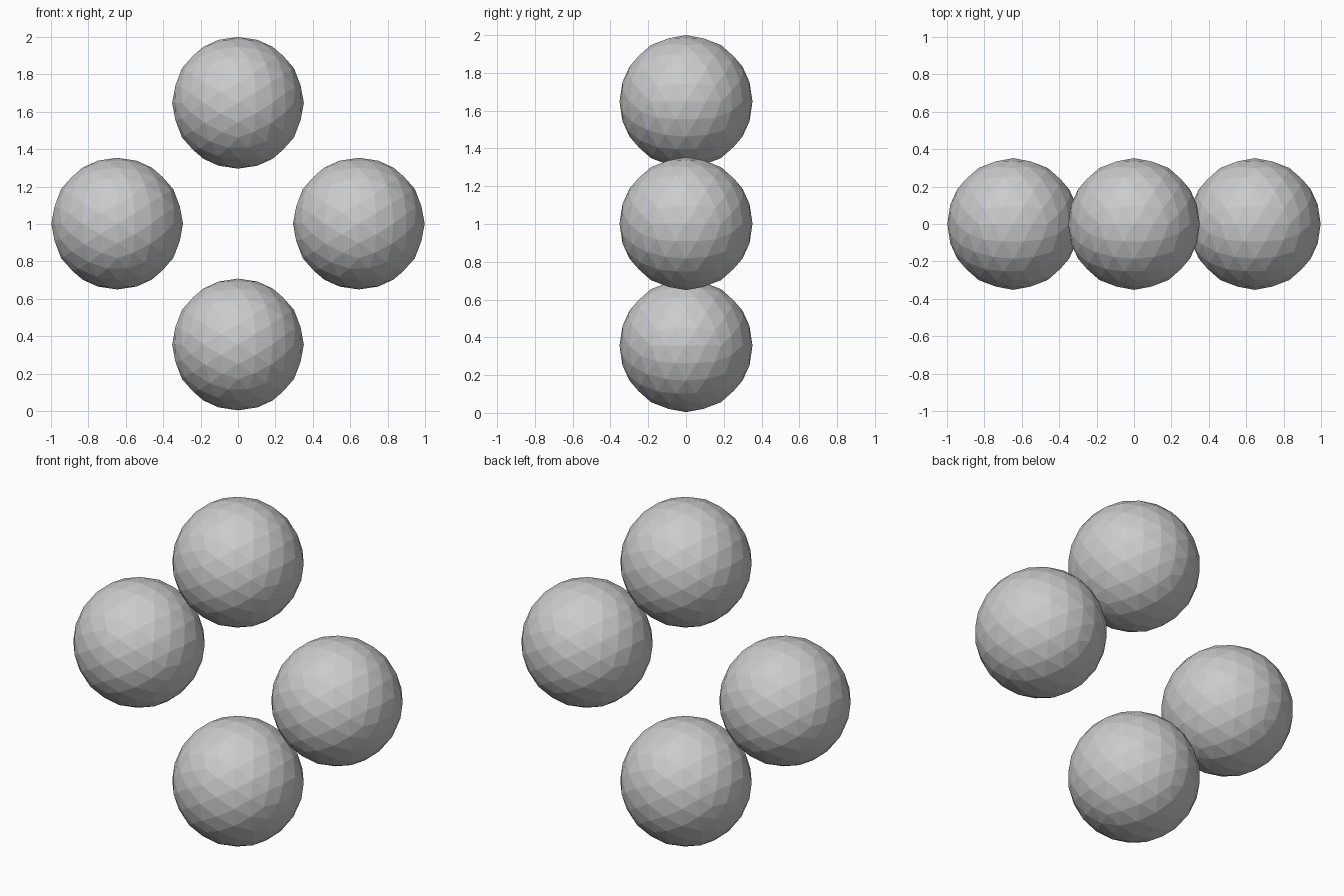
import bpy
import math

if "Cube" in bpy.data.objects:
    bpy.data.objects.remove(bpy.data.objects["Cube"])

RADIUS = 0.352      # size of each ball
RING = 0.646        # distance of each ball from the middle
MID_Z = 1.002       # height of the middle
TILT = -math.atan(2 / (1 + math.sqrt(5)))   # puts icosahedron edges square to the axes


def ball(name, angle):
    """Low-poly ball on an upright ring, seen from the front."""
    bpy.ops.mesh.primitive_ico_sphere_add(
        subdivisions=3, radius=RADIUS,
        location=(RING * math.cos(angle), 0, MID_Z + RING * math.sin(angle)),
        rotation=(0, TILT, 0))
    obj = bpy.context.object
    obj.name = name
    bpy.ops.object.shade_flat()


# Four separate balls in a diamond
for i, name in enumerate(("right_ball", "top_ball", "left_ball", "bottom_ball")):
    ball(name, i * math.pi / 2)
